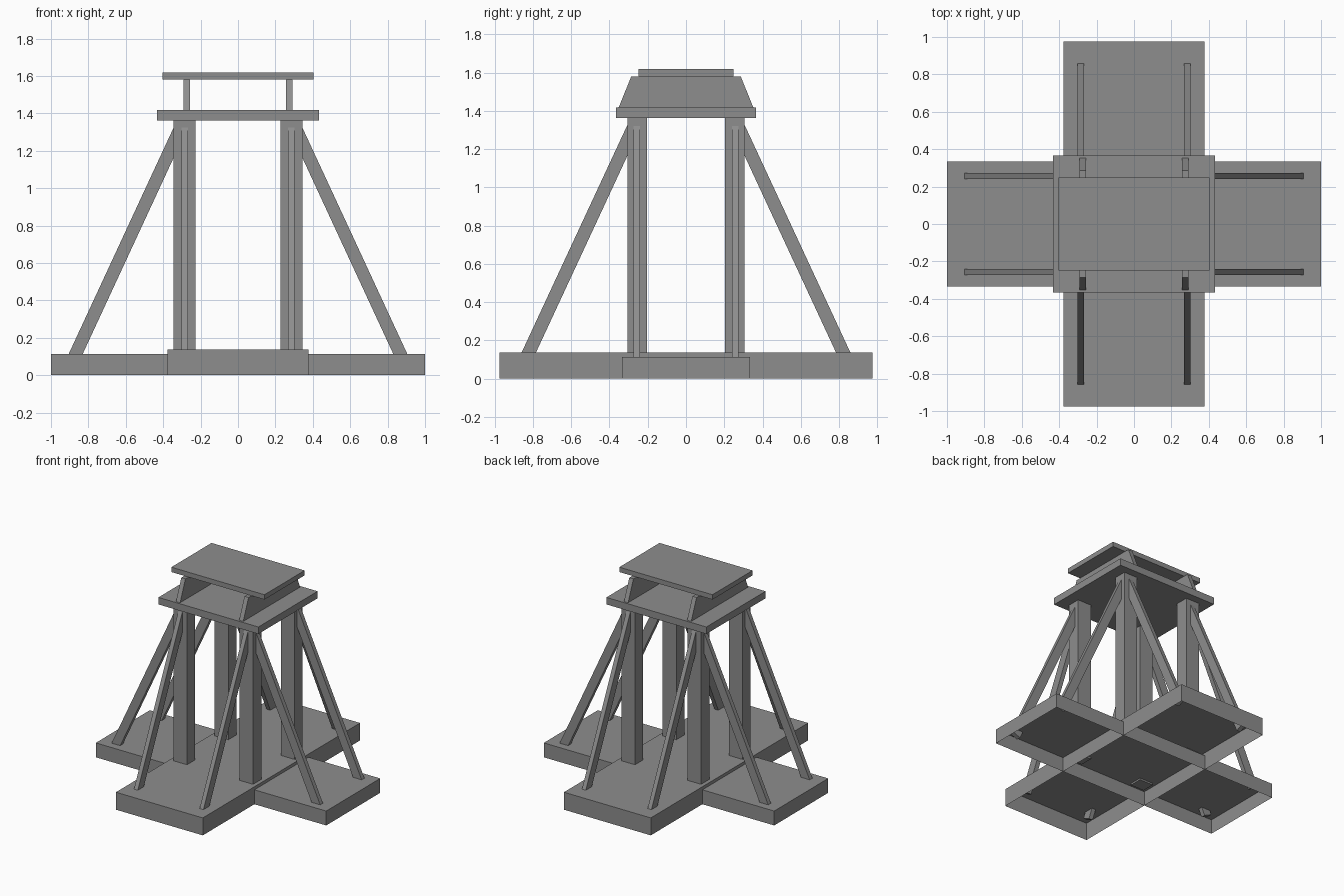
import bpy
import bmesh
from mathutils import Matrix, Vector

cube = bpy.data.objects.get("Cube")
if cube:
    bpy.data.objects.remove(cube, do_unlink=True)

grey = bpy.data.materials.new("weathered grey")
grey.use_nodes = True
colour = (0.27, 0.27, 0.27, 1)
grey.diffuse_color = colour
grey.node_tree.nodes["Principled BSDF"].inputs["Base Color"].default_value = colour


def finish(name, bm):
    mesh = bpy.data.meshes.new(name)
    bm.to_mesh(mesh)
    bm.free()
    mesh.materials.append(grey)
    obj = bpy.data.objects.new(name, mesh)
    bpy.context.collection.objects.link(obj)
    return obj


def box(name, half_x, half_y, low, high, x=0, y=0, top_y=None, open_below=False):
    """Upright box; top_y narrows its top, open_below removes its underside."""
    bm = bmesh.new()
    bmesh.ops.create_cube(bm, size=2)
    for v in bm.verts:
        depth = top_y if top_y and v.co.z > 0 else half_y
        v.co = (x + v.co.x * half_x, y + v.co.y * depth, high if v.co.z > 0 else low)
    if open_below:
        under = [f for f in bm.faces if f.calc_center_median().z < low + 0.001]
        bmesh.ops.delete(bm, geom=under, context='FACES_ONLY')
    return finish(name, bm)


def brace(name, start, end, thickness, width):
    """Square-ended beam leaning between two points."""
    start, end = Vector(start), Vector(end)
    along = (end - start).normalized()
    lean_x = abs(along.x) > abs(along.y)
    side = Vector((0, 1, 0)) if lean_x else Vector((1, 0, 0))
    across = along.cross(side)
    turn = Matrix((side, across, along)).transposed().to_4x4()
    size = Matrix.Diagonal((thickness, width, (end - start).length, 1))
    bm = bmesh.new()
    bmesh.ops.create_cube(bm, size=1)
    bm.transform(Matrix.Translation((start + end) / 2) @ turn @ size)
    bmesh.ops.recalc_face_normals(bm, faces=bm.faces)
    return finish(name, bm)


# Crossed hollow base slabs
box("base_long_slab", 0.377, 0.975, 0, 0.137, open_below=True)
box("base_cross_slab", 1.0, 0.335, 0, 0.113, open_below=True)

# Four posts, each with two leaning braces
for sx, side in ((1, "left"), (-1, "right")):
    for sy, end in ((-1, "front"), (1, "back")):
        tag = f"{end}_{side}"
        box(f"{tag}_post", 0.059, 0.051, 0.1, 1.37, sx * 0.287, sy * 0.256)
        brace(f"{tag}_side_brace", (sx * 0.888, sy * 0.257, 0.07),
              (sx * 0.304, sy * 0.257, 1.33), 0.034, 0.068)
        brace(f"{tag}_end_brace", (sx * 0.285, sy * 0.848, 0.08),
              (sx * 0.285, sy * 0.267, 1.33), 0.034, 0.068)
    # Tapered bracket under the top board
    box(f"{side}_bracket", 0.018, 0.355, 1.41, 1.58, sx * 0.274, 0, top_y=0.286)

# Deck and top board
box("deck", 0.434, 0.367, 1.363, 1.418)
box("top_board", 0.404, 0.249, 1.58, 1.618)
